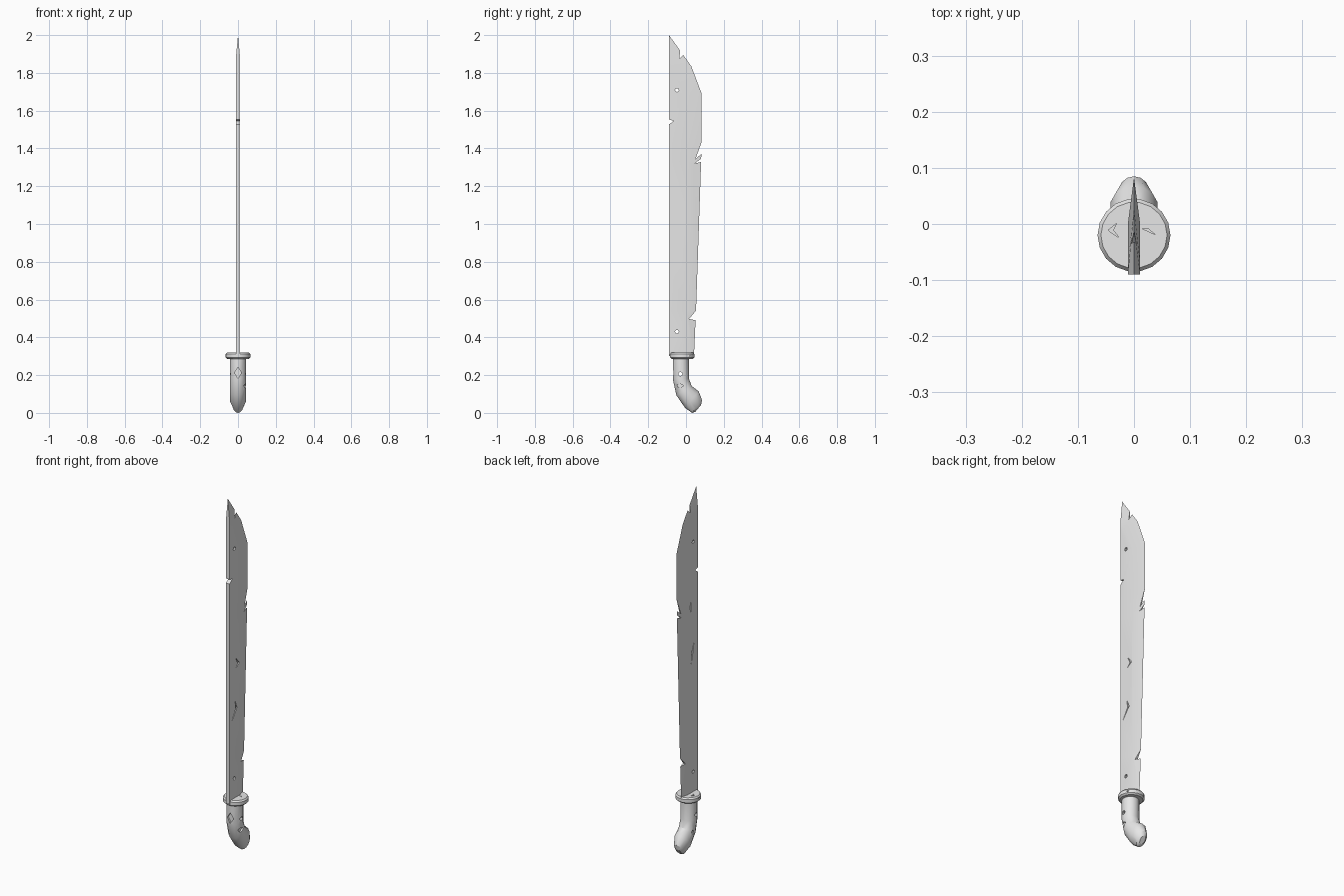
import bpy, bmesh
from math import sin, cos, tau, radians

cube = bpy.data.objects.get("Cube")
if cube:
    bpy.data.objects.remove(cube, do_unlink=True)

GREY = (0.8, 0.8, 0.8, 1)
mat = bpy.data.materials.new("plain grey")
mat.use_nodes = True
mat.diffuse_color = GREY
mat.node_tree.nodes["Principled BSDF"].inputs["Base Color"].default_value = GREY


def finish(bm, name):
    bmesh.ops.remove_doubles(bm, verts=bm.verts[:], dist=1e-5)
    bmesh.ops.recalc_face_normals(bm, faces=bm.faces[:])
    mesh = bpy.data.meshes.new(name)
    bm.to_mesh(mesh)
    bm.free()
    mesh.materials.append(mat)
    ob = bpy.data.objects.new(name, mesh)
    bpy.context.collection.objects.link(ob)
    return ob


def loft(name, rings):
    """Skin a list of equal-length rings and cap both ends."""
    bm = bmesh.new()
    loops = [[bm.verts.new(p) for p in ring] for ring in rings]
    n = len(loops[0])
    for a, b in zip(loops, loops[1:]):
        for i in range(n):
            j = (i + 1) % n
            bm.faces.new((a[i], a[j], b[j], b[i]))
    bm.faces.new(loops[0])
    bm.faces.new(loops[-1])
    return finish(bm, name)


def prism(bm, axis, pts, lo, hi):
    """Extrude a flat outline along one axis."""
    place = {"x": lambda u, v, d: (d, u, v),
             "y": lambda u, v, d: (u, d, v),
             "z": lambda u, v, d: (u, v, d)}[axis]
    a, b = ([bm.verts.new(place(u, v, d)) for u, v in pts] for d in (lo, hi))
    bm.faces.new(a)
    bm.faces.new(b)
    for i in range(len(a)):
        j = (i + 1) % len(a)
        bm.faces.new((a[i], a[j], b[j], b[i]))


def carve(ob, cuts):
    """Subtract prisms from a part and bake the result."""
    bm = bmesh.new()
    for cut in cuts:
        prism(bm, *cut)
    cutter = finish(bm, ob.name + "_cutter")
    cutter.hide_render = True
    mod = ob.modifiers.new("nicks", "BOOLEAN")
    mod.operation, mod.solver, mod.object = "DIFFERENCE", "EXACT", cutter
    bpy.ops.object.select_all(action="DESELECT")
    ob.select_set(True)
    bpy.context.view_layer.objects.active = ob
    bpy.ops.object.modifier_apply(modifier=mod.name)
    bpy.data.objects.remove(cutter, do_unlink=True)
    bpy.ops.object.shade_smooth_by_angle(angle=radians(30))


def hole(y, z, r, n=8):
    return [(y + r * cos(tau * i / n), z + r * sin(tau * i / n)) for i in range(n)]


def diamond(u, v, w, h):
    return [(u - w, v), (u, v - h), (u + w, v), (u, v + h)]


# Blade: height, half thickness, ridge y, cutting edge y
T, SPINE = 0.011, -0.09
stations = [(0.30, T, 0, 0.042), (0.54, T, 0, 0.053), (1.33, T, 0, 0.08),
            (1.43, T, 0, 0.083), (1.69, T, 0, 0.083), (1.835, T, -0.07, 0.028),
            (1.88, T, SPINE, -0.004), (2.0, 0, SPINE, SPINE)]
blade = loft("blade", [[(-t, SPINE, z), (t, SPINE, z), (t, r, z), (0, e, z), (-t, r, z)]
                       for z, t, r, e in stations])

notches = [
    [(-0.03, 1.94), (-0.035, 1.873), (-0.016, 1.893), (0.01, 1.94)],
    [(0.09, 1.454), (0.05, 1.344), (0.09, 1.378), (0.13, 1.42)],
    [(0.09, 1.354), (0.046, 1.32), (0.09, 1.331)],
    [(0.06, 0.55), (0.016, 0.497), (0.07, 0.487)],
    [(-0.1, 1.555), (-0.064, 1.546), (-0.1, 1.52)],
    hole(-0.048, 1.709, 0.01),
    hole(-0.048, 0.43, 0.01),
]
left_scratches = [
    [(-0.037, 1.097), (-0.004, 1.058), (-0.038, 1.034), (-0.018, 1.058)],
    [(-0.042, 0.858), (-0.024, 0.815), (-0.075, 0.748), (-0.036, 0.812)],
]
right_scratches = [
    [(-0.028, 1.385), (-0.018, 1.355), (-0.026, 1.325)],
    [(-0.055, 1.15), (-0.036, 1.1), (-0.03, 1.035), (-0.045, 1.095)],
]
carve(blade, [("x", p, -0.1, 0.1) for p in notches]
      + [("x", p, 0.005, 0.1) for p in left_scratches]
      + [("x", p, -0.1, -0.005) for p in right_scratches])

# Round guard with softened rims
SIDES = 18
guard = loft("guard", [[(r * cos(tau * i / SIDES), -0.02 + r * sin(tau * i / SIDES), z)
                        for i in range(SIDES)]
                       for r, z in ((0.057, 0.286), (0.065, 0.293),
                                    (0.065, 0.311), (0.059, 0.319))])
carve(guard, [
    ("z", [(-0.046, -0.011), (-0.031, 0.001), (-0.037, -0.011),
           (-0.027, -0.024), (-0.04, -0.016)], 0.312, 0.4),
    ("z", [(0.014, -0.008), (0.038, -0.019), (0.026, -0.009)], 0.312, 0.4),
    ("x", diamond(-0.026, 0.302, 0.007, 0.006), -0.1, -0.059),
    ("x", diamond(0.016, 0.302, 0.006, 0.006), 0.048, 0.1),
])

# Curved grip: each ring has a front point, a back point (y, z) and a half width
spans = [(-0.07, 0.3, 0.016, 0.3, 0.043), (-0.07, 0.18, 0.016, 0.18, 0.043),
         (-0.051, 0.095, 0.03, 0.143, 0.043), (-0.005, 0.03, 0.067, 0.115, 0.043),
         (0.032, 0.004, 0.085, 0.07, 0.027), (0.05, 0.01, 0.08, 0.045, 0.014)]
N = 14
rings = []
for y0, z0, y1, z1, w in spans:
    ring = []
    for i in range(N):
        c, s = cos(tau * i / N) / 2, sin(tau * i / N)
        ring.append((w * s, (y0 + y1) / 2 + (y1 - y0) * c, (z0 + z1) / 2 + (z1 - z0) * c))
    rings.append(ring)
rings[-2] = [(x, y, max(z, 0)) for x, y, z in rings[-2]]
grip = loft("grip", rings)
carve(grip, [
    ("x", hole(-0.03, 0.206, 0.011), -0.1, 0.1),
    ("y", diamond(0, 0.212, 0.019, 0.03), -0.1, -0.058),
    ("x", [(-0.052, 0.146), (-0.034, 0.156), (-0.012, 0.145), (-0.034, 0.13)], 0.033, 0.1),
    ("x", diamond(0.0, 0.12, 0.009, 0.012), -0.1, -0.036),
])

# Rest the grip exactly on the ground
low = min(v.co.z for v in grip.data.vertices)
for v in grip.data.vertices:
    if v.co.z < 0.15:
        v.co.z -= low * (0.15 - v.co.z) / 0.15
